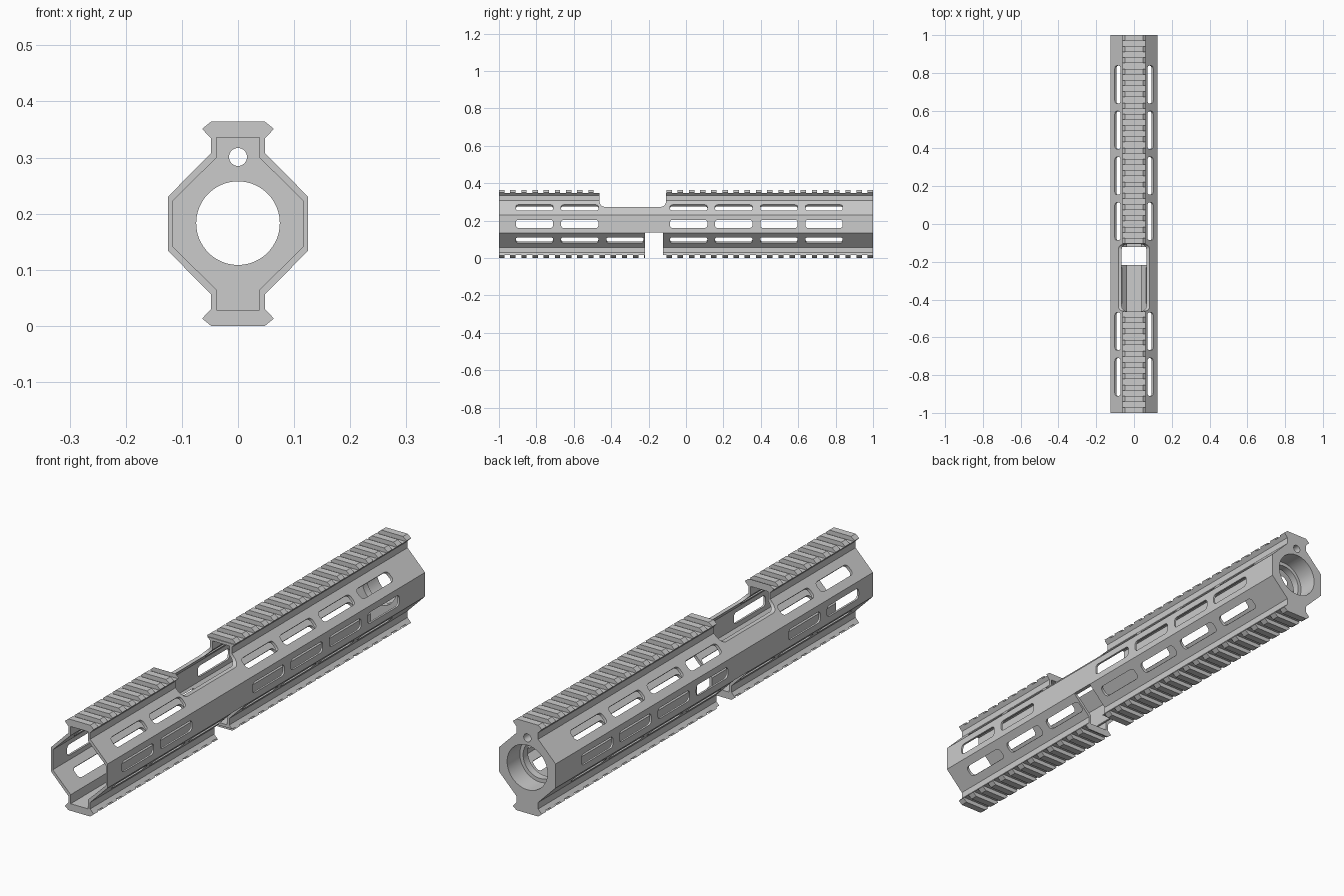
import bpy, bmesh, math

if "Cube" in bpy.data.objects:
    bpy.data.objects.remove(bpy.data.objects["Cube"])

MID = 0.182          # height of the tube axis
PITCH, TOOTH = 0.05973, 0.0288

metal = bpy.data.materials.new("plain_grey")
metal.diffuse_color = (0.6, 0.6, 0.6, 1)
metal.use_nodes = True
metal.node_tree.nodes["Principled BSDF"].inputs["Base Color"].default_value = metal.diffuse_color


def prisms(name, items):
    """Object made of closed prisms; item = (2D points, mapping to 3D, start, end)."""
    bm = bmesh.new()
    for pts, to3d, d0, d1 in items:
        a = [bm.verts.new(to3d(u, v, d0)) for u, v in pts]
        b = [bm.verts.new(to3d(u, v, d1)) for u, v in pts]
        bm.faces.new(a)
        bm.faces.new(b)
        for i in range(len(a)):
            j = (i + 1) % len(a)
            bm.faces.new((a[i], a[j], b[j], b[i]))
    bmesh.ops.recalc_face_normals(bm, faces=bm.faces)
    me = bpy.data.meshes.new(name)
    bm.to_mesh(me)
    bm.free()
    me.materials.append(metal)
    ob = bpy.data.objects.new(name, me)
    bpy.context.collection.objects.link(ob)
    return ob


def along_y(u, v, d):
    return (u, d, v)


def along_x(u, v, d):
    return (d, u, v)


def mirrored(quarter):
    """Full cross-section from its upper right quarter (x, height above axis)."""
    right = quarter + [(x, -z) for x, z in reversed(quarter)]
    full = right + [(-x, z) for x, z in reversed(right)]
    return [(x, MID + z) for x, z in full]


def circle(r, cz, n=64):
    return [(r * math.cos(2 * math.pi * i / n), cz + r * math.sin(2 * math.pi * i / n))
            for i in range(n)]


def rounded_rect(u0, u1, v0, v1, r, n=5):
    pts = []
    for cu, cv, a0 in ((u1 - r, v1 - r, 0), (u0 + r, v1 - r, 90),
                       (u0 + r, v0 + r, 180), (u1 - r, v0 + r, 270)):
        for i in range(n + 1):
            a = math.radians(a0 + 90 * i / n)
            pts.append((cu + r * math.cos(a), cv + r * math.sin(a)))
    return pts


def cut(ob, name, items):
    cutter = prisms(name, items)
    cutter.hide_render = True
    mod = ob.modifiers.new(name, 'BOOLEAN')
    mod.operation, mod.solver, mod.object = 'DIFFERENCE', 'EXACT', cutter
    bpy.context.view_layer.objects.active = ob
    bpy.ops.object.modifier_apply(modifier=name)
    bpy.data.objects.remove(cutter)


# Octagonal tube with a dovetail rail above and below
outer = mirrored([(0.048, 0.182), (0.064, 0.169), (0.048, 0.152),
                  (0.048, 0.126), (0.125, 0.048)])
body = prisms("rail_tube", [(outer, along_y, -1, 1)])

# Hollow inside, closed by a collar at the rear
inner = mirrored([(0.038, 0.154), (0.038, 0.118), (0.117, 0.040)])
cut(body, "cavity", [(inner, along_y, -1.1, 0.89)])
cut(body, "bore", [(circle(0.0745, MID + 0.001), along_y, 0.8, 1.1)])
cut(body, "counterbore", [(circle(0.089, MID + 0.001), along_y, 0.92, 1.1)])
cut(body, "small_hole", [(circle(0.016, 0.301, 32), along_y, 0.8, 1.1)])

# Cross grooves in both rails
grooves = []
for k in range(33):
    y0 = -1 + TOOTH + k * PITCH
    y1 = y0 + PITCH - TOOTH
    for z0, z1 in ((0.347, 0.40), (-0.04, 0.017)):
        grooves.append(([(y0, z0), (y1, z0), (y1, z1), (y0, z1)], along_x, -0.1, 0.1))
cut(body, "grooves", grooves)

# Rounded slots through the sides and diagonal faces
slots = []
front, rear = [-0.81, -0.568], [0.014, 0.255, 0.497, 0.738]
for sx in (1, -1):
    for tilt in (-1, 0, 1):
        cx, cz = (0.125, MID) if tilt == 0 else (0.0865, MID + tilt * 0.087)
        a = math.radians(45 * tilt)
        nx, nz = math.cos(a), math.sin(a)

        def through(u, v, d, sx=sx, cx=cx, cz=cz, nx=nx, nz=nz):
            return (sx * (cx + nx * d - nz * v), u, cz + nz * d + nx * v)

        for y in front + rear + ([-0.326] if tilt == -1 else []):
            slots.append((rounded_rect(y - 0.1, y + 0.1, -0.022, 0.022, 0.015),
                          through, -0.03, 0.02))
cut(body, "slots", slots)

# Large top opening with rounded lower corners, and the gap underneath
cut(body, "top_opening", [(rounded_rect(-0.462, -0.107, 0.273, 0.5, 0.028), along_x, -0.2, 0.2)])
gap = [(-0.218, -0.1), (-0.123, -0.1), (-0.123, 0.1348), (-0.218, 0.1348)]
cut(body, "bottom_gap", [(gap, along_x, -0.2, 0.2)])

# Smooth bores, sharp edges elsewhere
bpy.ops.object.select_all(action='DESELECT')
body.select_set(True)
bpy.context.view_layer.objects.active = body
bpy.ops.object.shade_smooth_by_angle(angle=math.radians(25))
